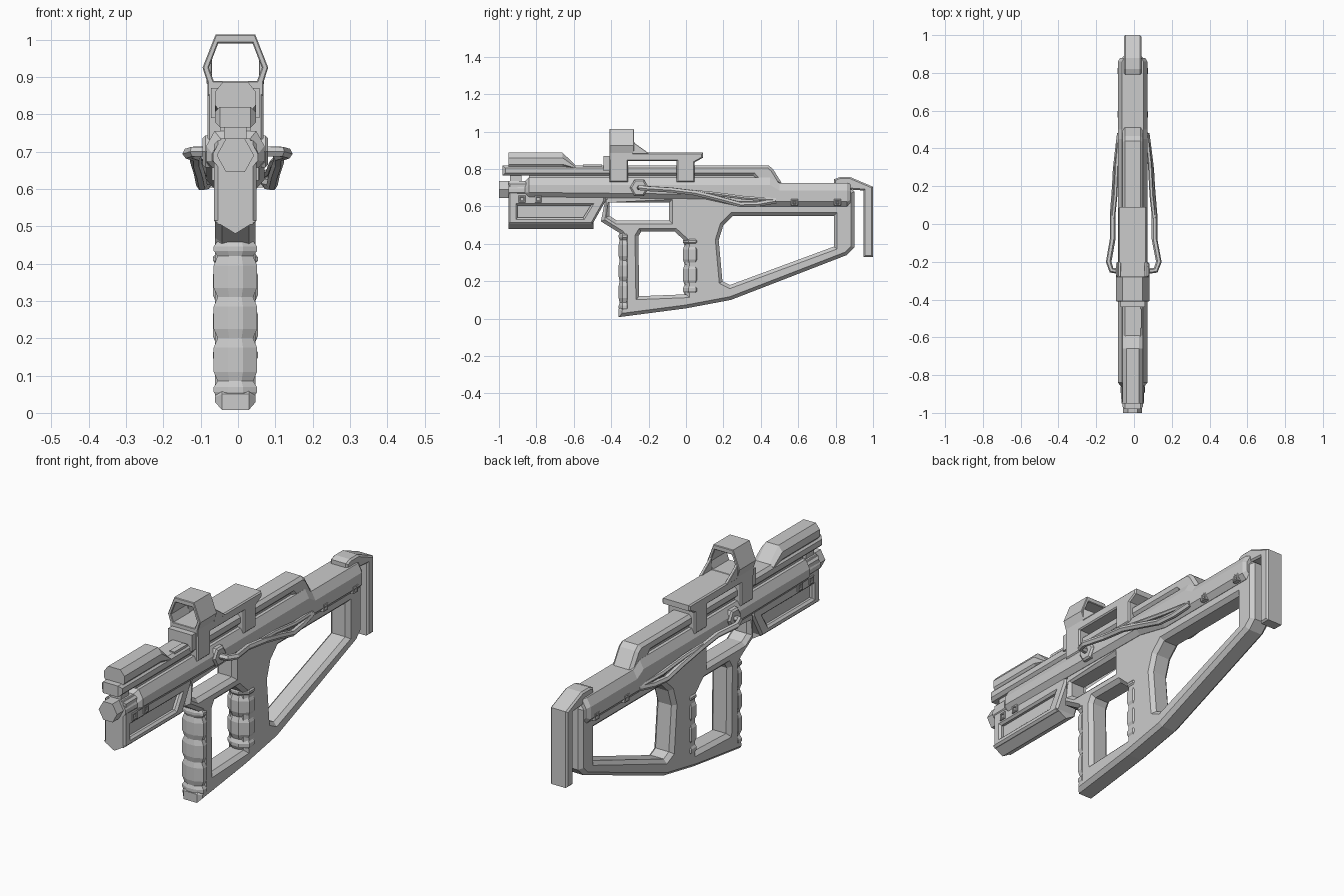
import bpy, bmesh, math
from mathutils import Matrix

if "Cube" in bpy.data.objects:
    bpy.data.objects.remove(bpy.data.objects["Cube"])

XC = -0.007  # the body sits slightly off centre
SIDE = Matrix(((0, 0, 1), (1, 0, 0), (0, 1, 0))).to_4x4()    # profile in (y, z)
FRONT = Matrix(((1, 0, 0), (0, 0, -1), (0, 1, 0))).to_4x4()  # profile in (x, z)


def add(name, bm):
    bmesh.ops.remove_doubles(bm, verts=bm.verts, dist=0.0002)
    bmesh.ops.recalc_face_normals(bm, faces=bm.faces)
    for f in bm.faces:
        f.smooth = False
    me = bpy.data.meshes.new(name)
    bm.to_mesh(me)
    bm.free()
    ob = bpy.data.objects.new(name, me)
    ob.location.x = XC
    bpy.context.collection.objects.link(ob)
    return ob


def from_curve(name, cu, paths, cyclic, matrix):
    for pts in paths:
        sp = cu.splines.new('POLY')
        sp.points.add(len(pts) - 1)
        for p, co in zip(sp.points, pts):
            p.co = (*co, 0, 1) if len(co) == 2 else (*co, 1)
        sp.use_cyclic_u = cyclic
        sp.use_smooth = False
    tmp = bpy.data.objects.new("tmp", cu)
    bpy.context.collection.objects.link(tmp)
    dg = bpy.context.evaluated_depsgraph_get()
    me = bpy.data.meshes.new_from_object(tmp.evaluated_get(dg))
    bm = bmesh.new()
    bm.from_mesh(me)
    bm.transform(matrix)
    bpy.data.objects.remove(tmp)
    bpy.data.meshes.remove(me)
    return add(name, bm)


def slab(name, loops, half, chamfer=0.01, plane=SIDE, shift=(0, 0, 0)):
    """Chamfered plate from an outline and optional hole outlines."""
    cu = bpy.data.curves.new(name, 'CURVE')
    cu.dimensions, cu.fill_mode = '2D', 'BOTH'
    cu.extrude, cu.bevel_depth = half - chamfer, chamfer
    cu.bevel_resolution, cu.offset = 0, -chamfer
    return from_curve(name, cu, loops, True, Matrix.Translation(shift) @ plane)


def tube(name, path, r):
    cu = bpy.data.curves.new(name, 'CURVE')
    cu.dimensions, cu.fill_mode = '3D', 'FULL'
    cu.bevel_depth, cu.bevel_resolution, cu.use_fill_caps = r, 1, True
    return from_curve(name, cu, [path], False, Matrix())


def loft(name, rings):
    bm = bmesh.new()
    vs = [[bm.verts.new(p) for p in r] for r in rings]
    n = len(vs[0])
    for a, b in zip(vs, vs[1:]):
        for i in range(n):
            bm.faces.new((a[i], a[(i + 1) % n], b[(i + 1) % n], b[i]))
    bm.faces.new(vs[0])
    bm.faces.new(vs[-1])
    return add(name, bm)


def mirrored(half_pts):
    """Close a right-hand half outline with its mirror image."""
    return half_pts + [(-x, z) for x, z in reversed(half_pts)]


def bar(name, section, y0, y1):
    return loft(name, [[(x, y, z) for x, z in section] for y in (y0, y1)])


def box(name, x0, x1, y0, y1, z0, z1):
    return bar(name, [(x0, z0), (x1, z0), (x1, z1), (x0, z1)], y0, y1)


def grip(name, yc, depth, half, levels):
    """Stack of faceted finger segments."""
    oct_ = [(.35, -1), (1, -.35), (1, .5), (.6, 1), (-.6, 1), (-1, .5), (-1, -.35), (-.35, -1)]
    for i, (z0, z1) in enumerate(zip(levels, levels[1:])):
        e = min(0.025, (z1 - z0) * 0.35)
        loft(f"{name}_{i + 1}", [[(x * half * s, yc + y * depth * s, z) for x, y in oct_]
             for z, s in ((z0, .82), (z0 + e, 1), (z1 - e, 1), (z1, .82))])


# Skeleton frame: stock, grip opening and small front window
slab("frame", [
    [(-.45, .70), (-.435, .62), (-.455, .52), (-.35, .455), (-.33, .43), (-.33, .08), (-.36, .05),
     (-.36, .008), (0, .055), (.24, .10), (.86, .34), (.90, .38), (.90, .68), (.87, .70)],
    [(.25, .55), (.79, .55), (.79, .385), (.235, .18), (.195, .20), (.175, .42), (.20, .50)],
    [(-.24, .465), (-.06, .465), (.0, .41), (.0, .13), (-.25, .12), (-.255, .44)],
    [(-.41, .62), (-.09, .62), (-.09, .525), (-.37, .525), (-.41, .55)]], .054, .018)

# Finger segments
grip("front_grip", -.33, .03, .058, [.04, .085, .20, .31, .42, .46])
grip("rear_grip", .03, .046, .06, [.13, .18, .29, .395, .43])

# Handguard with recessed sides and a keel
slab("handguard", [
    [(-.95, .73), (-.95, .505), (-.50, .505), (-.43, .63), (-.43, .73)],
    [(-.90, .605), (-.51, .605), (-.55, .54), (-.90, .54)]], .057, .01)
slab("handguard_core", [[(-.93, .7), (-.93, .52), (-.52, .52), (-.46, .7)]], .035, .005)
bar("handguard_keel", [(-.057, .515), (0, .48), (.057, .515)], -.95, -.495)

# Receiver
stations = [(-.95, .06, .735, .65), (-.86, .062, .735, .65), (-.84, .078, .755, .65),
            (.10, .078, .755, .64), (.28, .078, .755, .60), (.45, .078, .755, .60),
            (.50, .078, .725, .60), (.86, .078, .725, .60), (.88, .066, .72, .61)]
loft("receiver", [[(x, y, z) for x, z in mirrored([(h - .022, b), (h, b + .025), (h, t - .04), (h - .022, t)])]
     for y, h, t, b in stations])

# Upper rail, top shroud, barrels
slab("upper_rail", [[(-.98, .765), (-.98, .82), (.44, .82), (.465, .80), (.515, .72), (.40, .72), (.36, .765)]],
     .055, .014)
box("rail_bed", -.04, .04, -.84, .45, .74, .78)
bar("top_shroud", mirrored([(.035, .80), (.055, .825), (.055, .86), (.033, .887)]), -.95, -.66)
loft("shroud_ramp", [[(x, y, z) for x, z in mirrored([(.035, .80), (.055, a), (.055, b), (.033, c)])]
     for y, a, b, c in ((-.66, .825, .86, .887), (-.59, .805, .81, .82))])
bar("barrel", mirrored([(.025, .645), (.05, .69), (.025, .735)]), -1.0, -.88)
box("barrel_link", -.03, .03, -.94, -.88, .72, .78)
box("bolt", .02, .047, -.55, -.45, .79, .825)

# Sight: base with two legs, hood ring and side fins
slab("sight_base", [[(-.41, .73), (-.41, .887), (.09, .887), (.09, .86), (.045, .835), (.045, .73), (-.05, .73),
                     (-.05, .842), (-.31, .842), (-.31, .73)]], .075, .006)
box("sight_front", -.065, .065, -.44, -.40, .79, .87)
slab("sight_hood", [mirrored([(.075, .85), (.075, .885), (.088, .925), (.053, 1.014)]),
                    mirrored([(.058, .889), (.071, .925), (.046, .99)])],
     .066, .003, FRONT, (0, -.344, 0))
for s in (-1, 1):
    slab("sight_fin", [[(-.285, .88), (-.285, .955), (-.27, .935), (-.20, .885), (-.20, .88)]],
         .007, .002, SIDE, (s * .07, 0, 0))

# Butt pad
slab("butt_pad", [[(.79, .71), (.79, .745), (.82, .756), (.88, .756), (1.0, .705), (1.0, .33), (.95, .33),
                   (.95, .685), (.88, .69)]], .047, .008)

# Side pivots and bent straps
hexagon = [(-.25 + .05 * math.cos(a * math.pi / 3), .70 + .05 * math.sin(a * math.pi / 3)) for a in range(6)]
slab("pivot", [hexagon], .088, .008)
for s in (-1, 1.09):
    tube("strap", [(s * x, y, z) for x, y, z in [
        (.07, -.25, .70), (.112, -.245, .70), (.127, -.20, .695), (.106, -.08, .688), (.106, .05, .672),
        (.096, .18, .64), (.09, .29, .61), (.08, .38, .612), (.068, .48, .63)]], .015)
    tube("strap_brace", [(s * x, y, z) for x, y, z in [
        (.104, .03, .68), (.092, .15, .668), (.084, .32, .645), (.068, .48, .635)]], .011)

# Square fasteners
for y, z, half in ((-.877, .64, .064), (-.79, .64, .064), (.58, .622, .08), (.81, .622, .08)):
    slab("fastener", [[(y + a * r, z + b * r) for a, b in ((-1, -1), (1, -1), (1, 1), (-1, 1))]
                      for r in (.018, .009)], half, .002)
